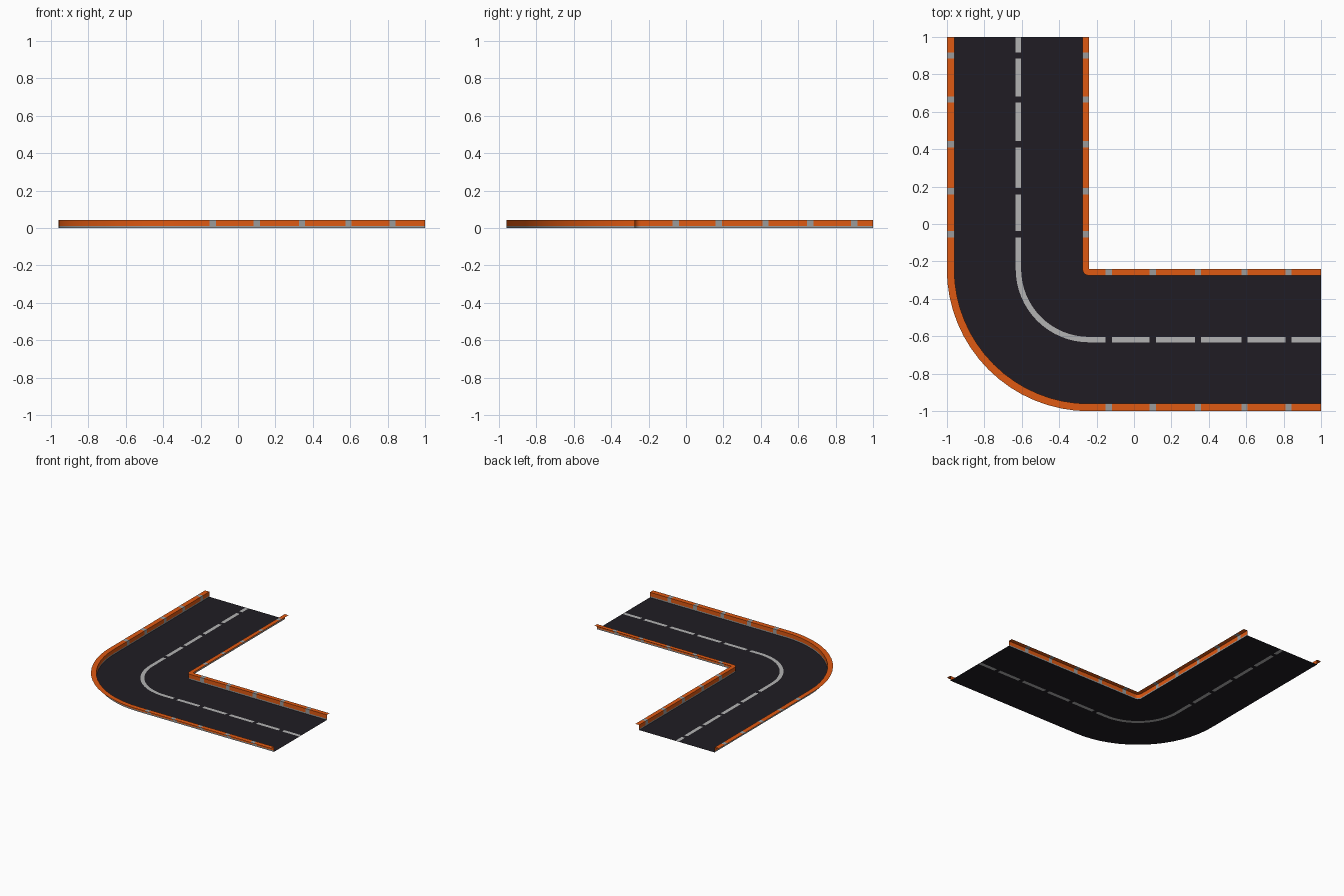
import bpy, bmesh, math

if "Cube" in bpy.data.objects:
    bpy.data.objects.remove(bpy.data.objects["Cube"])

C = -0.24            # centre of the bend in x and y
H = 0.042            # rail height
HALF = 0.017         # half length of a dash gap / rail joint
ARC_STEPS = 16


def material(name, rgb):
    m = bpy.data.materials.new(name)
    m.diffuse_color = (*rgb, 1)
    m.use_nodes = True
    m.node_tree.nodes["Principled BSDF"].inputs["Base Color"].default_value = m.diffuse_color
    return m


asphalt = material("asphalt", (0.014, 0.012, 0.017))
paint = material("line_paint", (0.45, 0.45, 0.45))
orange = material("rail_orange", (0.74, 0.10, 0.006))
grey = material("rail_grey", (0.33, 0.33, 0.33))

# Stations along the road: (point on bend axis, outward direction, joint follows)
stations = [((C, 1.0), (-1, 0), False)]
for y in (0.90, 0.665, 0.425, 0.175, -0.055):
    stations += [((C, y + HALF), (-1, 0), True), ((C, y - HALF), (-1, 0), False)]
for i in range(ARC_STEPS + 1):
    a = math.pi + math.pi / 2 * i / ARC_STEPS
    stations.append(((C, C), (math.cos(a), math.sin(a)), False))
for x in (-0.135, 0.10, 0.342, 0.59, 0.825):
    stations += [((x - HALF, C), (0, -1), True), ((x + HALF, C), (0, -1), False)]
stations.append(((1.0, C), (0, -1), False))


def sweep(name, profile, mats, plain, joint):
    """Sweep (radius, z) points along the road; plain/joint give material per strip."""
    bm = bmesh.new()
    rows = [[bm.verts.new((p[0] + d[0] * r, p[1] + d[1] * r, z)) for r, z in profile]
            for p, d, _ in stations]
    for k in range(len(rows) - 1):
        a, b = rows[k], rows[k + 1]
        picks = joint if stations[k][2] else plain
        for j, mat in enumerate(picks):
            f = bm.faces.new((a[j], a[j + 1], b[j + 1], b[j]))
            f.material_index = mat
    bmesh.ops.remove_doubles(bm, verts=bm.verts, dist=1e-5)
    me = bpy.data.meshes.new(name)
    bm.to_mesh(me)
    bm.free()
    for m in mats:
        me.materials.append(m)
    ob = bpy.data.objects.new(name, me)
    bpy.context.collection.objects.link(ob)
    bpy.context.view_layer.objects.active = ob
    ob.select_set(True)
    bpy.ops.object.shade_smooth_by_angle(angle=math.radians(30))
    ob.select_set(False)


# Road sheet with the dashed centre line
sweep("road", [(0.035, 0), (0.363, 0), (0.392, 0), (0.72, 0)],
      [asphalt, paint], (0, 1, 0), (0, 0, 0))

# Outer rail: grey foot, orange wall, flange turned outwards
sweep("outer_rail", [(0.72, 0), (0.72, 0.01), (0.72, H), (0.76, H)],
      [orange, grey], (1, 0, 0), (1, 1, 1))

# Inner rail: same section, flange meeting in the corner
sweep("inner_rail", [(0, H), (0.035, H), (0.035, 0.01), (0.035, 0)],
      [orange, grey], (0, 0, 1), (1, 1, 1))
